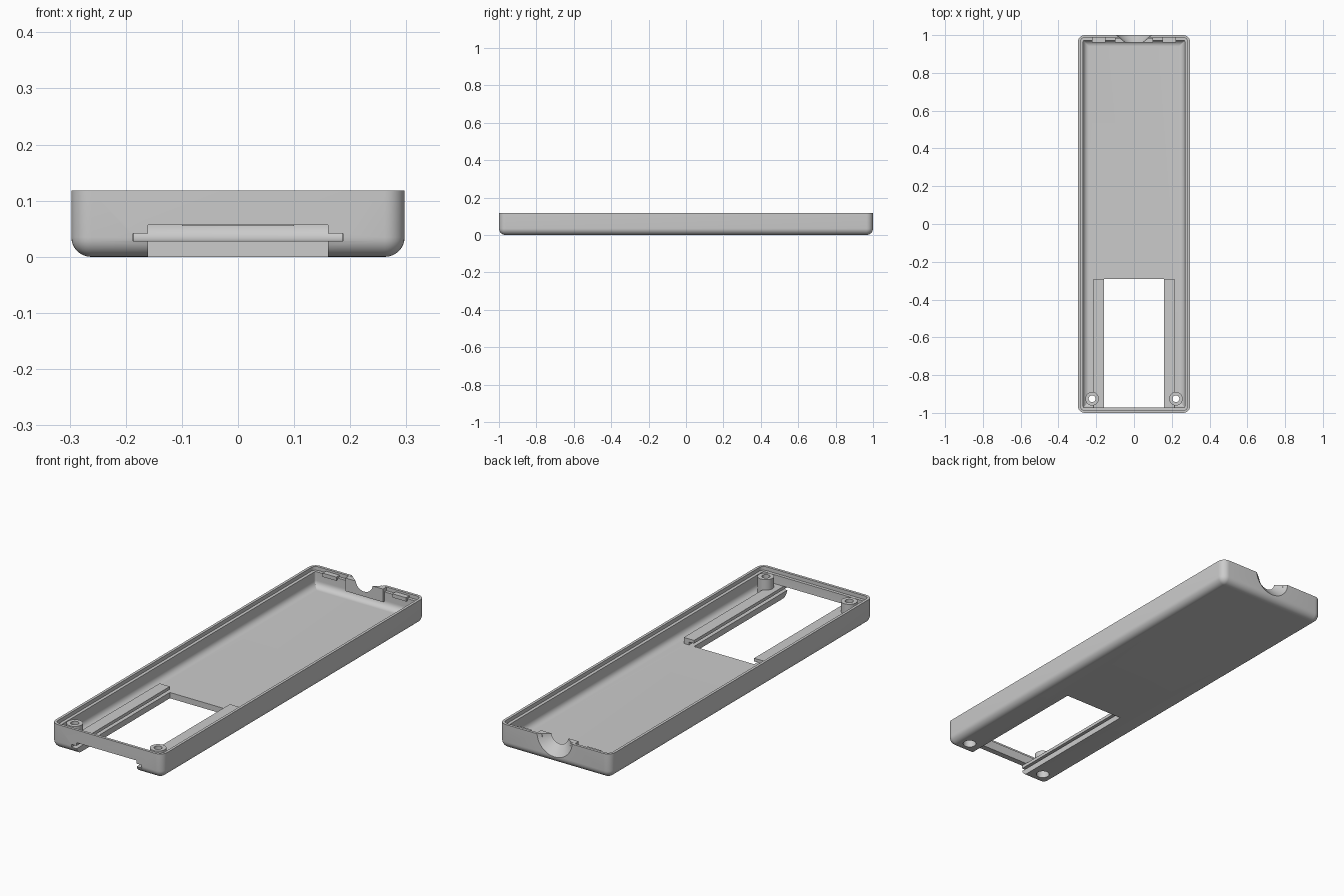
import bpy, bmesh, math
from mathutils import Matrix, Vector

cube = bpy.data.objects.get("Cube")
if cube:
    bpy.data.objects.remove(cube, do_unlink=True)

grey = bpy.data.materials.new("plastic grey")
grey.use_nodes = True
COLOUR = (0.6, 0.6, 0.6, 1)
grey.diffuse_color = COLOUR
grey.node_tree.nodes["Principled BSDF"].inputs["Base Color"].default_value = COLOUR

HALF_X, HALF_Y, HEIGHT = 0.297, 1.0, 0.118
CORNER, FLOOR, WALL, LIP = 0.036, 0.028, 0.028, 0.013
OPEN_X, SLOT_X, OPEN_BACK = 0.16, 0.187, -0.29
SLOT_TOP, OPEN_TOP = 0.042, 0.057


def finish(name, bm):
    bmesh.ops.recalc_face_normals(bm, faces=bm.faces)
    mesh = bpy.data.meshes.new(name)
    bm.to_mesh(mesh)
    bm.free()
    obj = bpy.data.objects.new(name, mesh)
    bpy.context.collection.objects.link(obj)
    mesh.materials.append(grey)
    return obj


def box(name, low, high):
    bm = bmesh.new()
    low, high = Vector(low), Vector(high)
    bmesh.ops.create_cube(bm, size=1, matrix=Matrix.Translation((low + high) / 2)
                          @ Matrix.Diagonal((*(high - low), 1)))
    return finish(name, bm)


def cone(name, centre, r1, r2, depth, turn=0):
    bm = bmesh.new()
    bmesh.ops.create_cone(bm, cap_ends=True, segments=40, radius1=r1, radius2=r2, depth=depth,
                          matrix=Matrix.Translation(centre) @ Matrix.Rotation(turn, 4, "X"))
    return finish(name, bm)


def activate(obj):
    bpy.ops.object.select_all(action="DESELECT")
    obj.select_set(True)
    bpy.context.view_layer.objects.active = obj


def cut(obj, cutters):
    activate(obj)
    for cutter in cutters:
        mod = obj.modifiers.new("cut", "BOOLEAN")
        mod.operation, mod.solver, mod.object = "DIFFERENCE", "EXACT", cutter
        bpy.ops.object.modifier_apply(modifier=mod.name)


def rounded_ring(bm, inset, z):
    radius = max(CORNER - inset, 0.002)
    ring = []
    for quarter, (sx, sy) in enumerate(((1, 1), (-1, 1), (-1, -1), (1, -1))):
        for step in range(9):
            a = (quarter + step / 8) * math.pi / 2
            ring.append(bm.verts.new((sx * (HALF_X - inset - radius) + radius * math.cos(a),
                                      sy * (HALF_Y - inset - radius) + radius * math.sin(a), z)))
    return ring


# Tray shell: rounded underside, stepped rim, rounded inner floor
angles = [i * math.pi / 16 for i in range(9)]
R_OUT, R_IN = 0.035, 0.03
profile = [(R_OUT * (1 - math.sin(a)), R_OUT * (1 - math.cos(a))) for a in angles]
profile += [(0, HEIGHT), (LIP, HEIGHT), (LIP, 0.1), (WALL, 0.1)]
profile += [(WALL + R_IN * (1 - math.cos(a)), FLOOR + R_IN * (1 - math.sin(a))) for a in angles]
bm = bmesh.new()
rings = [rounded_ring(bm, inset, z) for inset, z in profile]
for lower, upper in zip(rings, rings[1:]):
    for i in range(len(lower)):
        j = (i + 1) % len(lower)
        bm.faces.new((lower[i], lower[j], upper[j], upper[i]))
bm.faces.new(rings[0])
bm.faces.new(rings[-1])
shell = finish("tray_shell", bm)

# Thickened wall around the cable notch
block = box("notch_block", (-0.1, 0.96, 0.055), (0.1, 0.986, HEIGHT))
parts = [shell, block]

# Cutters for the opening, slot, notch and screw holes
opening = box("opening_cutter", (-OPEN_X, -1.1, -0.1), (OPEN_X, OPEN_BACK, OPEN_TOP))
slot = box("slot_cutter", (-SLOT_X, -1.1, FLOOR), (SLOT_X, OPEN_BACK, SLOT_TOP))
notch = cone("notch_cutter", (0, 0.98, 0.125), 0.1, 0.04, 0.05, math.pi / 2)
cutters = [opening, slot, notch]
cut(shell, cutters)
cut(block, [notch])

for side, label in ((1, "left"), (-1, "right")):
    # Screw boss with a wide recess from below
    x, y = side * 0.222, -0.925
    boss = cone(f"{label}_screw_boss", (x, y, 0.064), 0.036, 0.036, 0.086)
    recess = cone("recess_cutter", (x, y, 0.02), 0.03, 0.03, 0.12)
    hole = cone("hole_cutter", (x, y, 0.06), 0.018, 0.018, 0.3)
    cut(boss, [recess, hole])
    cut(shell, [recess])
    cutters += [recess, hole]

    # Slotted guide rail beside the opening
    bm = bmesh.new()
    section = [(OPEN_X, OPEN_TOP), (0.215, OPEN_TOP), (0.215, 0.02),
               (SLOT_X, 0.02), (SLOT_X, SLOT_TOP), (OPEN_X, SLOT_TOP)]
    face = bm.faces.new([bm.verts.new((side * px, -0.98, pz)) for px, pz in section])
    extruded = bmesh.ops.extrude_face_region(bm, geom=[face])["geom"]
    bmesh.ops.translate(bm, vec=(0, OPEN_BACK + 0.98, 0),
                        verts=[v for v in extruded if isinstance(v, bmesh.types.BMVert)])
    rail = finish(f"{label}_guide_rail", bm)
    cut(rail, [recess])

    # Small catch on the back wall
    xs = sorted((side * 0.15, side * 0.222))
    catch = box(f"{label}_catch", (xs[0], 0.962, 0.09), (xs[1], 0.988, 0.108))
    parts += [boss, rail, catch]

for cutter in cutters:
    bpy.data.objects.remove(cutter, do_unlink=True)
for part in parts:
    activate(part)
    bpy.ops.object.shade_smooth_by_angle(angle=math.radians(30))
